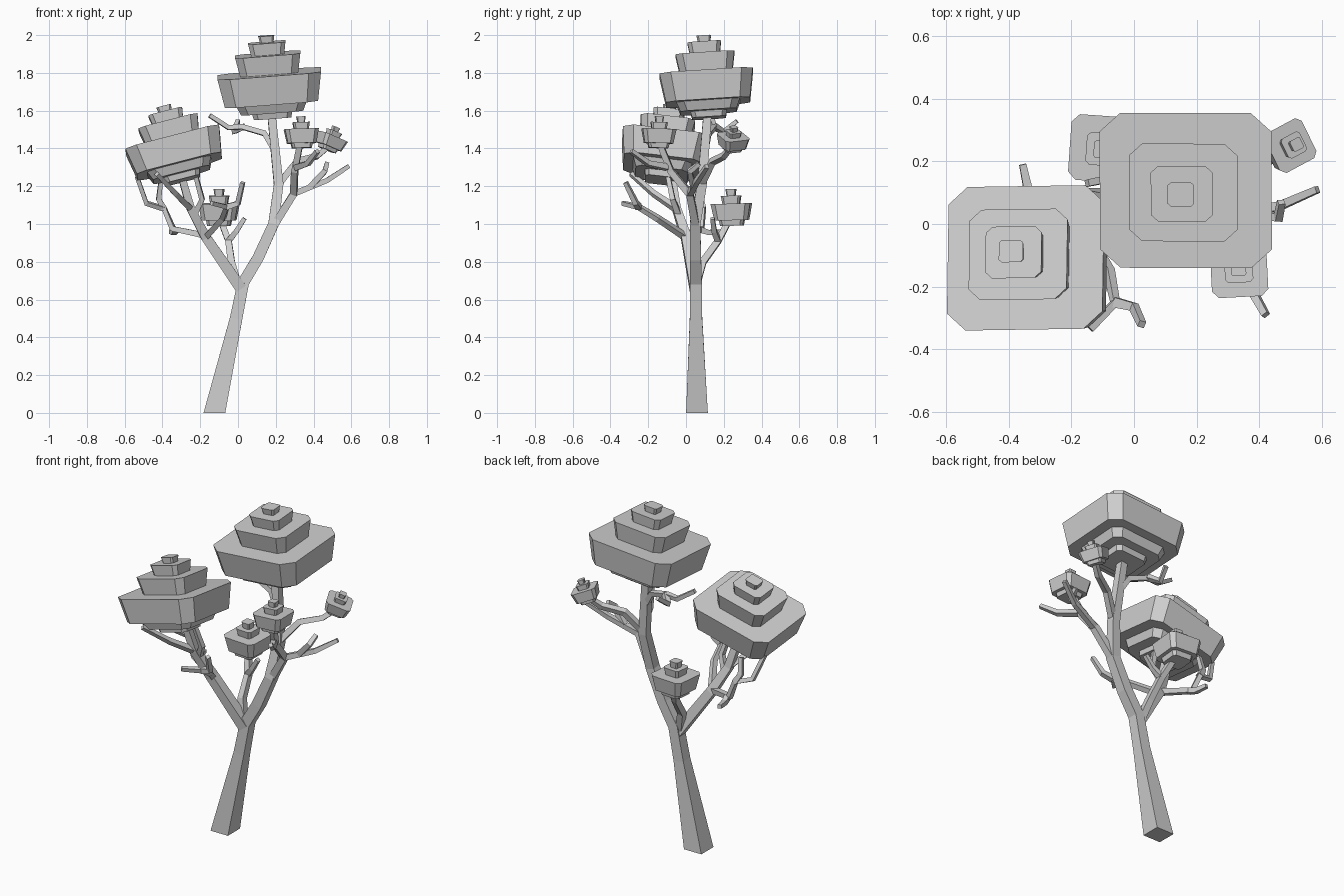
import bpy, bmesh, math
from mathutils import Vector, Matrix

if "Cube" in bpy.data.objects:
    bpy.data.objects.remove(bpy.data.objects["Cube"])

grey = bpy.data.materials.new("plain_grey")
grey.use_nodes = True
GREY = (0.62, 0.62, 0.62, 1)
grey.diffuse_color = GREY
grey.node_tree.nodes["Principled BSDF"].inputs["Base Color"].default_value = GREY


def finish(name, bm):
    bmesh.ops.recalc_face_normals(bm, faces=bm.faces)
    mesh = bpy.data.meshes.new(name)
    bm.to_mesh(mesh)
    bm.free()
    mesh.materials.append(grey)
    obj = bpy.data.objects.new(name, mesh)
    bpy.context.collection.objects.link(obj)
    return obj


def loft(name, loops):
    """Skin a list of point loops and cap both ends."""
    bm = bmesh.new()
    rings = [[bm.verts.new(p) for p in loop] for loop in loops]
    for a, b in zip(rings, rings[1:]):
        for i in range(len(a)):
            j = (i + 1) % len(a)
            bm.faces.new((a[i], a[j], b[j], b[i]))
    bm.faces.new(rings[0][::-1])
    bm.faces.new(rings[-1])
    return finish(name, bm)


def limb(name, points, start, end, widths=None):
    """Square-section branch along a path, tapering from start to end."""
    pts = [Vector(p) for p in points]
    n = len(pts)
    loops = []
    for i, p in enumerate(pts):
        before = (p - pts[i - 1]).normalized() if i else Vector()
        after = (pts[i + 1] - p).normalized() if i < n - 1 else Vector()
        t = (before + after).normalized()
        if name == "trunk" and i == 0:
            t = Vector((0, 0, 1))
        if i == 0:
            side = Vector((0, 1, 0))
            if abs(t.y) > 0.9:
                side = Vector((1, 0, 0))
        side = (side - t * side.dot(t)).normalized()
        up = t.cross(side)
        w = widths[i] if widths else start + (end - start) * i / (n - 1)
        h = w / 2
        loops.append([p + side * a * h + up * b * h
                      for a, b in ((-1, -1), (1, -1), (1, 1), (-1, 1))])
    return loft(name, loops)


# Stepped outlines: (width, height) pairs relative to the widest tier
BIG = [(.36, -.43), (.39, -.37), (.6, -.37), (.68, -.28), (.9, -.28), (1, 0),
       (.56, 0), (.63, .185), (.32, .185), (.36, .3), (.13, .3), (.155, .365)]
SMALL = [(.57, -.56), (.63, -.42), (.84, -.42), (1, 0), (.43, 0), (.5, .2),
         (.22, .2), (.27, .37)]


def crown(name, steps, centre, size, lean, depth=1.0, yaw=0):
    """Stack of flared, corner-cut square tiers."""
    turn = Vector((0, 0, 1)).rotation_difference(Vector(lean)).to_matrix()
    turn = turn @ Matrix.Rotation(math.radians(yaw), 3, 'Z')
    k = 0.76
    octagon = [(1, -k), (1, k), (k, 1), (-k, 1), (-1, k), (-1, -k), (-k, -1), (k, -1)]
    loops = []
    for w, z in steps:
        h = w * size / 2
        loops.append([Vector(centre) + turn @ Vector((x * h, y * h * depth, z * size))
                      for x, y in octagon])
    return loft(name, loops)


# Trunk and its two main forks
limb("trunk", [(-.125, .058, 0), (-.01, .053, .5), (.028, .053, .69), (.106, .05, .82),
               (.188, .048, 1.0), (.215, .085, 1.21), (.175, .115, 1.6)], 0, 0,
     [.115, .066, .062, .06, .056, .05, .042])
limb("left_fork", [(.015, .05, .66), (-.17, 0, .93), (-.25, -.05, 1.08),
                   (-.31, -.08, 1.29)], .06, .035)

# Branches that carry the small crowns
limb("back_branch", [(0, .055, .68), (-.035, .09, .8), (-.05, .17, .91),
                     (-.1, .24, 1.04)], .04, .03)
limb("right_branch", [(.195, .05, 1.0), (.295, .02, 1.16), (.3, -.08, 1.28),
                      (.33, -.14, 1.43)], .042, .03)
limb("far_right_branch", [(.215, .08, 1.21), (.31, .14, 1.33), (.42, .2, 1.36),
                          (.48, .24, 1.41)], .036, .026)

# Bare twigs
twigs = {
    "right_twig": [(.295, .02, 1.16), (.47, .06, 1.23), (.585, .11, 1.305)],
    "right_twig_fork": [(.38, .04, 1.195), (.46, .02, 1.28), (.47, .07, 1.32)],
    "front_right_twig": [(.31, -.1, 1.3), (.37, -.2, 1.32), (.42, -.29, 1.385)],
    "upper_left_twig": [(.2, .1, 1.38), (.14, .12, 1.48), (.02, .15, 1.515),
                        (-.05, .15, 1.51), (-.15, .13, 1.575)],
    "upper_left_twig_fork": [(.03, .15, 1.515), (-.02, .2, 1.49), (.0, .27, 1.545)],
    "back_branch_twig": [(-.05, .17, .91), (-.01, .15, .96), (.035, .14, 1.03)],
    "left_twig": [(-.18, 0, .94), (-.345, .08, .975), (-.39, .09, 1.08),
                  (-.485, .06, 1.11), (-.535, .02, 1.25)],
    "left_twig_fork": [(-.39, .09, 1.08), (-.42, .08, 1.13), (-.41, .06, 1.22)],
    "back_left_twig": [(-.33, .075, .97), (-.34, .12, .955), (-.355, .19, .96)],
    "front_left_twig": [(-.25, -.05, 1.08), (-.33, -.17, 1.16), (-.43, -.29, 1.265)],
    "front_twig": [(-.17, 0, .93), (-.08, -.15, 1.03), (-.06, -.25, 1.09),
                   (-.14, -.335, 1.11)],
    "front_twig_fork": [(-.06, -.25, 1.09), (0, -.265, 1.11), (.025, -.32, 1.22)],
    "inner_twig": [(-.23, -.04, 1.05), (-.19, -.07, 1.13), (-.23, -.1, 1.28)],
}
for name, path in twigs.items():
    limb(name, path, .032, .022)

# Foliage crowns
crown("top_crown", BIG, (.165, .107, 1.797), .55, (-.078, -.065, 1), .9)
crown("left_crown", BIG, (-.346, -.108, 1.443), .512, (-.26, .12, 1), .9)
crown("right_crown", SMALL, (.335, -.143, 1.503), .18, (-.03, .03, 1), 1, 3)
crown("far_right_crown", SMALL, (.5, .25, 1.465), .142, (.4, .08, 1), 1, 27)
crown("back_crown", SMALL, (-.1, .24, 1.108), .21, (0, -.03, 1), 1, -4)
